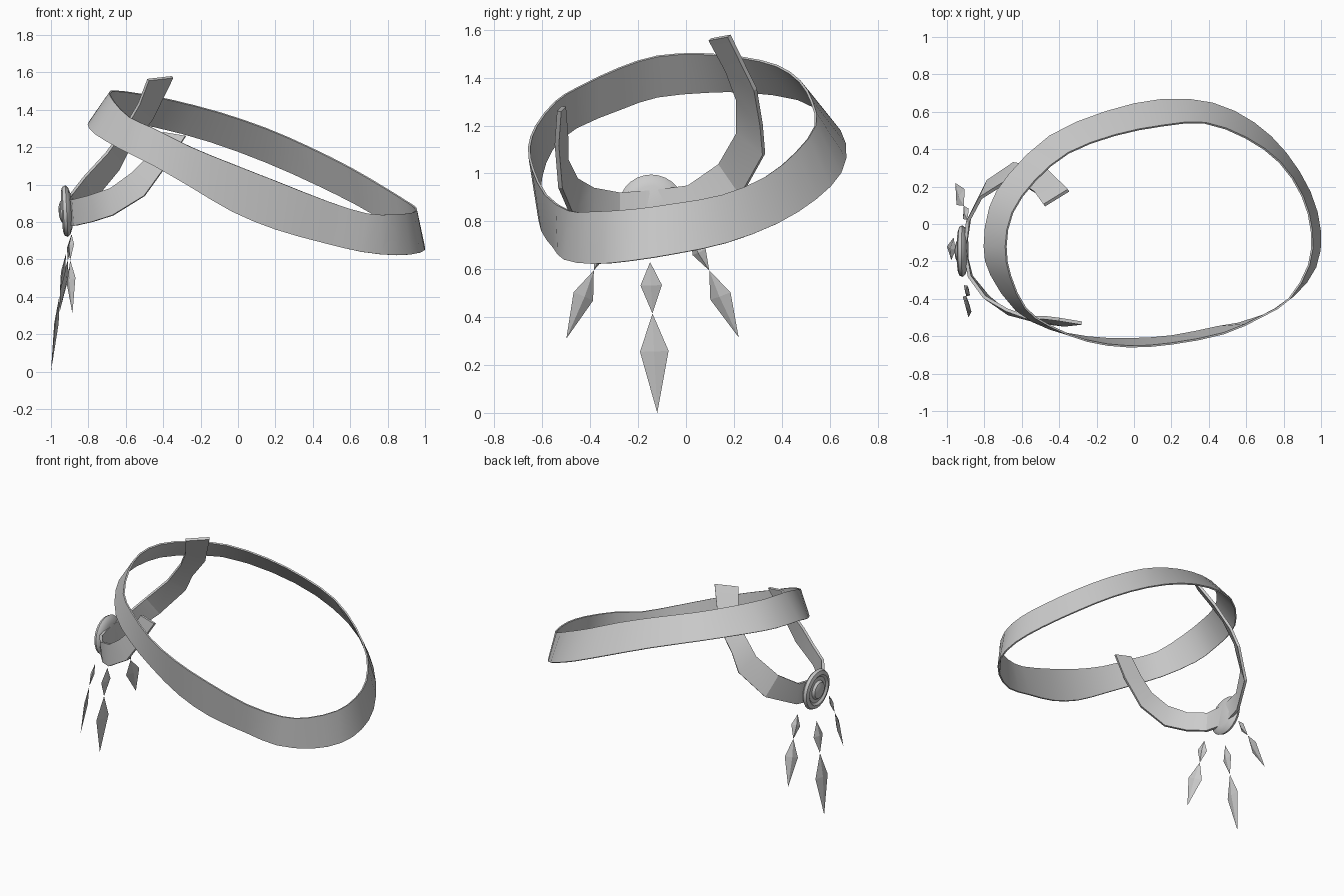
import bpy, bmesh, math
from mathutils import Vector, Matrix

cube = bpy.data.objects.get("Cube")
if cube:
    bpy.data.objects.remove(cube, do_unlink=True)

grey = bpy.data.materials.new("plain_grey")
grey.use_nodes = True
grey.diffuse_color = (0.6, 0.6, 0.6, 1)
grey.node_tree.nodes["Principled BSDF"].inputs["Base Color"].default_value = (0.6, 0.6, 0.6, 1)


def finish(bm, name, smooth=None, thickness=0):
    """Turn a bmesh into a coloured object, with optional thickness and smoothing."""
    bmesh.ops.recalc_face_normals(bm, faces=bm.faces)
    mesh = bpy.data.meshes.new(name)
    bm.to_mesh(mesh)
    bm.free()
    mesh.materials.append(grey)
    ob = bpy.data.objects.new(name, mesh)
    bpy.context.collection.objects.link(ob)
    bpy.ops.object.select_all(action='DESELECT')
    ob.select_set(True)
    bpy.context.view_layer.objects.active = ob
    if thickness:
        mod = ob.modifiers.new("thickness", 'SOLIDIFY')
        mod.thickness = thickness
        mod.offset = 0
        bpy.ops.object.modifier_apply(modifier=mod.name)
    if smooth:
        bpy.ops.object.shade_smooth_by_angle(angle=math.radians(smooth))
    return ob


def spline(a, b, c, d, t):
    """Catmull-Rom point between b and c."""
    return 0.5 * (2 * b + (c - a) * t + (2 * a - 5 * b + 4 * c - d) * t * t
                  + (3 * b - a - 3 * c + d) * t ** 3)


def ribbon(name, stations, closed, steps, thickness, smooth):
    """Strip between an upper and a lower edge; each station is (upper xyz, lower xyz)."""
    n = len(stations)
    edges = [[Vector(s[k:k + 3]) for s in stations] for k in (0, 3)]
    bm = bmesh.new()
    rows = []
    for i in range(n if closed else n - 1):
        ids = [(i + k) % n if closed else min(max(i + k, 0), n - 1) for k in (-1, 0, 1, 2)]
        for s in range(steps):
            rows.append([bm.verts.new(spline(*[e[j] for j in ids], s / steps)) for e in edges])
    if not closed:
        rows.append([bm.verts.new(e[-1]) for e in edges])
    for p, q in zip(rows, rows[1:] + (rows[:1] if closed else [])):
        bm.faces.new((p[0], q[0], q[1], p[1]))
    return finish(bm, name, smooth, thickness)


# Tilted head band, anticlockwise from its high end
ribbon("band", [
    (-.685, -.12, 1.49, -.80, -.12, 1.32),
    (-.65, .06, 1.50, -.77, .09, 1.34),
    (-.53, .23, 1.485, -.67, .26, 1.34),
    (-.35, .38, 1.45, -.45, .47, 1.31),
    (-.10, .475, 1.385, -.15, .60, 1.23),
    (.15, .525, 1.30, .15, .665, 1.12),
    (.38, .54, 1.20, .42, .645, 1.00),
    (.60, .46, 1.09, .64, .54, .89),
    (.78, .33, .985, .81, .38, .79),
    (.90, .15, .91, .94, .17, .71),
    (.95, -.04, .875, .995, -.04, .665),
    (.935, -.22, .85, .97, -.23, .635),
    (.83, -.40, .84, .85, -.385, .622),
    (.69, -.49, .845, .66, -.505, .64),
    (.48, -.585, .91, .45, -.55, .69),
    (.20, -.64, 1.02, .20, -.60, .76),
    (-.03, -.655, 1.11, -.03, -.615, .855),
    (-.25, -.625, 1.20, -.25, -.605, .985),
    (-.45, -.545, 1.30, -.45, -.56, 1.10),
    (-.58, -.45, 1.36, -.63, -.46, 1.19),
    (-.66, -.28, 1.44, -.765, -.27, 1.27),
], True, 2, 0.01, 50)

# Strap that hangs below the high end and carries the medallion
ribbon("strap", [
    (-.48, .10, 1.56, -.35, .18, 1.575),
    (-.53, .17, 1.43, -.46, .29, 1.35),
    (-.60, .215, 1.31, -.58, .315, 1.20),
    (-.70, .215, 1.17, -.64, .325, 1.08),
    (-.82, .14, 1.04, -.78, .23, .91),
    (-.89, .01, .95, -.88, .03, .81),
    (-.905, -.14, .93, -.905, -.14, .78),
    (-.88, -.28, .92, -.87, -.28, .78),
    (-.80, -.39, .94, -.78, -.39, .80),
    (-.68, -.46, .98, -.67, -.48, .835),
    (-.57, -.50, 1.06, -.50, -.525, .94),
    (-.48, -.50, 1.15, -.37, -.54, 1.12),
    (-.40, -.51, 1.28, -.28, -.53, 1.26),
], False, 1, 0.018, 20)

# Medallion: turned disc with a raised rim and a central boss, facing outward
profile = [(0, -.022), (.09, -.022), (.125, -.01), (.138, .004), (.13, .022),
           (.105, .03), (.09, .018), (.065, .02), (.055, .036), (.03, .045), (0, .047)]
bm = bmesh.new()
pts = [bm.verts.new((r, 0, h)) for r, h in profile]
segs = [bm.edges.new(pair) for pair in zip(pts, pts[1:])]
bmesh.ops.spin(bm, geom=pts + segs, cent=(0, 0, 0), axis=(0, 0, 1),
               angle=2 * math.pi, steps=28, use_duplicate=False)
bmesh.ops.remove_doubles(bm, verts=bm.verts, dist=0.0005)
bmesh.ops.transform(bm, verts=bm.verts, matrix=Matrix.Translation((-.912, -.145, .858))
                    @ Matrix.Rotation(math.radians(-93), 4, 'Y'))
finish(bm, "medallion", 35)


def crystal(name, top, bottom, side, half, waist, depth=0.012):
    """Thin four-sided drop, widest at the waist (fraction of the way down)."""
    top, bottom = Vector(top), Vector(bottom)
    along = (bottom - top).normalized()
    side = Vector(side)
    side = (side - along * side.dot(along)).normalized()
    out = along.cross(side)
    mid = top.lerp(bottom, waist)
    bm = bmesh.new()
    a, b = bm.verts.new(top), bm.verts.new(bottom)
    ring = [bm.verts.new(mid + d) for d in
            (side * half, out * depth, -side * half, -out * depth)]
    for p, q in zip(ring, ring[1:] + ring[:1]):
        bm.faces.new((a, p, q))
        bm.faces.new((b, q, p))
    finish(bm, name)


# Three hanging pendants, each a small drop above a long one
for label, hook, joint, tip, side, small, large in (
        ("middle", (-.92, -.15, .63), (-.953, -.14, .415), (-1, -.12, 0), (.1, 1, 0), .045, .06),
        ("left", (-.89, .02, .735), (-.91, .097, .595), (-.955, .22, .315), (.4, 1, 0), .034, .05),
        ("right", (-.89, -.33, .735), (-.897, -.385, .595), (-.885, -.50, .31), (.5, -1, 0), .034, .05)):
    crystal(label + "_small_drop", hook, joint, side, small, 0.45)
    crystal(label + "_long_drop", joint, tip, side, large, 0.38)
